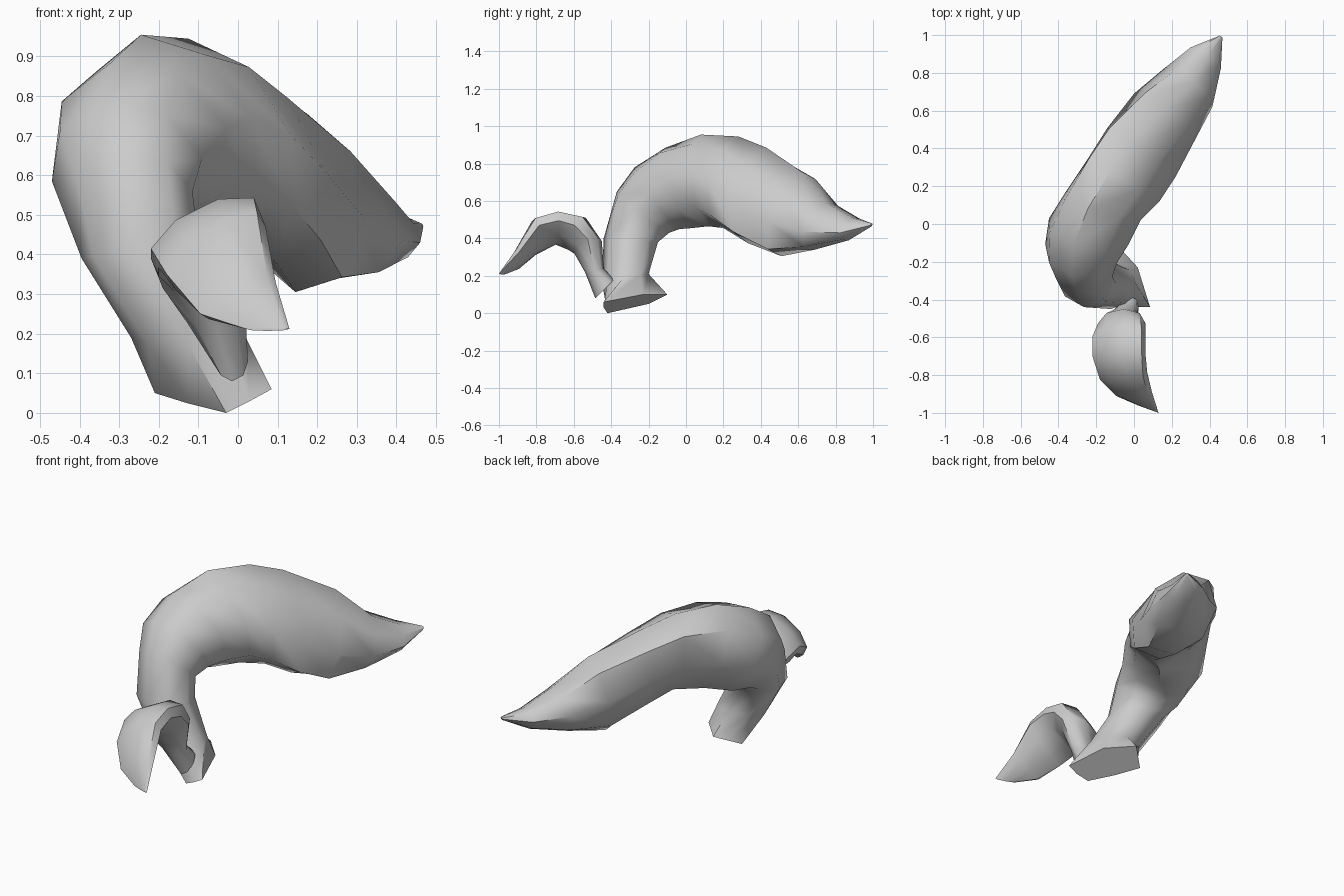
import bpy, bmesh, math
from mathutils import Vector

cube = bpy.data.objects.get("Cube")
if cube:
    bpy.data.objects.remove(cube, do_unlink=True)

grey = bpy.data.materials.new("plain grey")
grey.use_nodes = True
colour = (0.6, 0.6, 0.6, 1.0)
grey.diffuse_color = colour
grey.node_tree.nodes["Principled BSDF"].inputs["Base Color"].default_value = colour

SIDES = 8


def tube(name, stations, first_ring=None):
    """Loft a tube through stations of (centre, side half-axis, outer half-axis)."""
    rings = [[Vector(p) for p in first_ring]] if first_ring else []
    for station in stations:
        centre, side, outer = map(Vector, station)
        rings.append([centre + side * math.cos(a) - outer * math.sin(a)
                      for a in (2 * math.pi * k / SIDES for k in range(SIDES))])
    bm = bmesh.new()
    loops = [[bm.verts.new(p) for p in ring] for ring in rings]
    for low, high in zip(loops, loops[1:]):
        for k in range(SIDES):
            n = (k + 1) % SIDES
            bm.faces.new((low[k], low[n], high[n], high[k]))
    bm.faces.new(loops[0][::-1])
    bm.faces.new(loops[-1])
    bmesh.ops.recalc_face_normals(bm, faces=bm.faces[:])
    mesh = bpy.data.meshes.new(name)
    bm.to_mesh(mesh)
    bm.free()
    mesh.materials.append(grey)
    obj = bpy.data.objects.new(name, mesh)
    bpy.context.collection.objects.link(obj)
    bpy.ops.object.select_all(action='DESELECT')
    obj.select_set(True)
    bpy.context.view_layer.objects.active = obj
    bpy.ops.object.shade_smooth_by_angle(angle=math.radians(50))


# Large arched horn: flared slanted foot, thick leaning bend, pointed tip
foot = [(0.085, -0.44, 0.06), (0.02, -0.23, 0.10), (-0.10, -0.10, 0.10),
        (-0.155, -0.15, 0.075), (-0.21, -0.20, 0.05), (-0.13, -0.31, 0.025),
        (-0.03, -0.42, 0.0), (0.03, -0.44, 0.03)]
tube("large_horn", [
    ((-0.125, -0.325, 0.19), (0.145, -0.01, 0.0), (0.0, -0.125, -0.02)),
    ((-0.245, -0.295, 0.39), (0.15, -0.02, 0.0), (-0.02, -0.145, 0.01)),
    ((-0.28, -0.23, 0.54), (0.165, -0.05, 0.02), (-0.02, -0.14, 0.11)),
    ((-0.28, -0.155, 0.615), (0.19, -0.05, 0.03), (-0.05, -0.12, 0.165)),
    ((-0.24, -0.04, 0.67), (0.21, -0.07, 0.05), (-0.08, -0.07, 0.215)),
    ((-0.16, 0.10, 0.71), (0.195, -0.08, 0.03), (-0.085, -0.02, 0.245)),
    ((-0.05, 0.24, 0.70), (0.185, -0.12, 0.0), (-0.075, 0.04, 0.245)),
    ((0.04, 0.38, 0.63), (0.18, -0.13, -0.02), (-0.06, 0.05, 0.255)),
    ((0.16, 0.565, 0.53), (0.16, -0.125, -0.04), (0.015, 0.055, 0.225)),
    ((0.285, 0.72, 0.465), (0.13, -0.10, -0.03), (0.03, 0.03, 0.125)),
    ((0.38, 0.88, 0.45), (0.08, -0.055, -0.02), (0.01, 0.01, 0.06)),
    ((0.46, 0.99, 0.47), (0.008, -0.005, 0.0), (0.0, 0.005, 0.01)),
], foot)

# Small arched horn: narrow root, leaning blade, drooping tip
tube("small_horn", [
    ((-0.015, -0.435, 0.13), (0.04, 0.0, 0.0), (0.0, 0.05, 0.05)),
    ((-0.055, -0.49, 0.23), (0.075, 0.0, 0.0), (0.0, 0.05, 0.01)),
    ((-0.065, -0.525, 0.355), (0.125, 0.0, 0.04), (0.01, 0.075, 0.03)),
    ((-0.08, -0.595, 0.43), (0.14, 0.0, 0.04), (0.03, 0.06, 0.08)),
    ((-0.08, -0.69, 0.455), (0.14, 0.01, 0.04), (0.03, 0.0, 0.085)),
    ((-0.055, -0.805, 0.41), (0.125, 0.02, 0.06), (0.02, -0.02, 0.08)),
    ((0.0, -0.90, 0.29), (0.095, 0.01, 0.04), (0.01, -0.02, 0.035)),
    ((0.075, -0.98, 0.212), (0.055, -0.02, 0.0), (0.0, 0.0, 0.005)),
])
